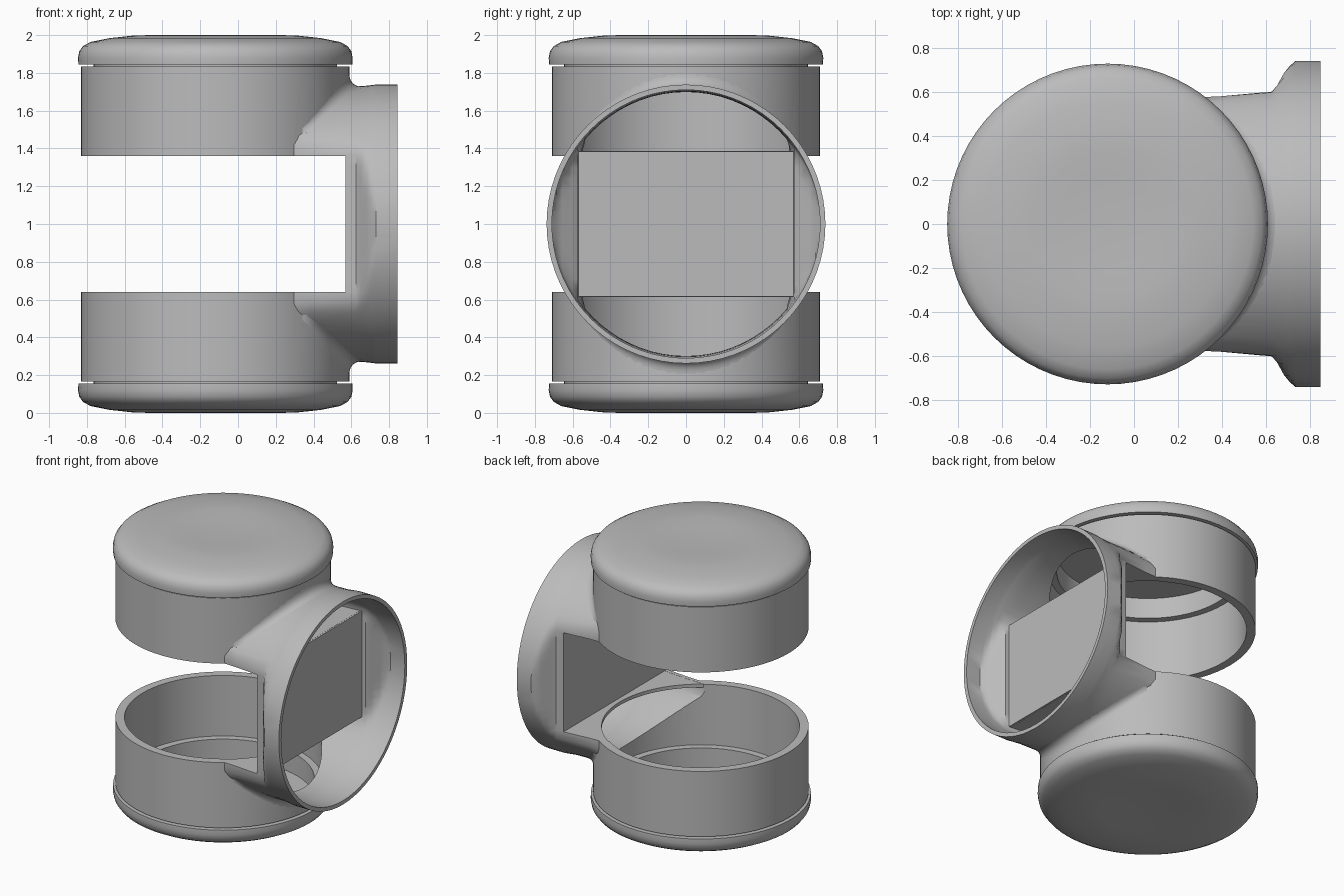
import bpy, bmesh
from math import sin, cos, pi, sqrt, radians

default = bpy.data.objects.get("Cube")
if default:
    bpy.data.objects.remove(default, do_unlink=True)

CX = -0.12      # axis of the upright pipe
SEG = 72

grey = bpy.data.materials.new("plain grey")
grey.use_nodes = True
grey.diffuse_color = (0.5, 0.5, 0.5, 1)
grey.node_tree.nodes["Principled BSDF"].inputs["Base Color"].default_value = (0.5, 0.5, 0.5, 1)


def loft(name, rings):
    """Closed solid through a row of equal rings, capped at both ends."""
    bm = bmesh.new()
    rows = [[bm.verts.new(p) for p in ring] for ring in rings]
    n = len(rows[0])
    for a, b in zip(rows, rows[1:]):
        for i in range(n):
            j = (i + 1) % n
            bm.faces.new((a[i], a[j], b[j], b[i]))
    bm.faces.new(rows[0])
    bm.faces.new(rows[-1])
    bmesh.ops.recalc_face_normals(bm, faces=bm.faces)
    mesh = bpy.data.meshes.new(name)
    bm.to_mesh(mesh)
    bm.free()
    obj = bpy.data.objects.new(name, mesh)
    bpy.context.collection.objects.link(obj)
    mesh.materials.append(grey)
    return obj


def revolve(name, profile):
    """Solid turned about the upright axis from (radius, height) points."""
    return loft(name, [[(CX + r * cos(2 * pi * i / SEG), r * sin(2 * pi * i / SEG), z)
                        for i in range(SEG)] for r, z in profile])


def branch(name, stations):
    """Sideways pipe whose round section is flattened at the given half width."""
    rings = []
    for x, r, c in stations:
        angles = [2 * pi * i / SEG for i in range(SEG)]
        rings.append([(x, max(-c, min(c, r * sin(t))), 1 + r * cos(t)) for t in angles])
    return loft(name, rings)


def box(name, x0, x1, y, z0, z1):
    return loft(name, [[(x0, -y, z), (x1, -y, z), (x1, y, z), (x0, y, z)] for z in (z0, z1)])


def combine(obj, other, operation):
    mod = obj.modifiers.new("cut", "BOOLEAN")
    mod.operation, mod.object, mod.solver = operation, other, "EXACT"
    bpy.context.view_layer.objects.active = obj
    bpy.ops.object.modifier_apply(modifier=mod.name)
    bpy.data.objects.remove(other, do_unlink=True)


def smooth(obj, angle=32):
    bpy.ops.object.select_all(action="DESELECT")
    obj.select_set(True)
    bpy.context.view_layer.objects.active = obj
    bpy.ops.object.shade_smooth_by_angle(angle=radians(angle))


# Hollow tee-shaped housing with an open middle
outer = [(0, 0.725, 0.565), (0.38, 0.725, 0.578), (0.625, 0.728, 0.6), (0.65, 0.73, 0.63),
         (0.68, 0.732, 0.685), (0.705, 0.735, 0.715), (0.73, 0.738, 0.74), (0.845, 0.738, 0.74)]
inner = [(x, r - 0.028, c - 0.028) for x, r, c in outer]
inner[-1] = (0.87, 0.71, 0.712)
housing = revolve("housing", [(0.71, 0.165), (0.71, 1.835)])
combine(housing, branch("branch_outer", outer), "UNION")
combine(housing, revolve("cup_hollow", [(0.6, 0.1), (0.6, 0.2), (0.65, 0.2),
                                        (0.65, 1.8), (0.6, 1.8), (0.6, 1.9)]), "DIFFERENCE")
combine(housing, branch("branch_hollow", inner), "DIFFERENCE")
combine(housing, box("slot", -1, 0.57, 1, 0.64, 1.36), "DIFFERENCE")
smooth(housing)

# Flat plate closing the middle of the branch
smooth(box("back_plate", 0.57, 0.597, 0.588, 0.615, 1.385))

# Caps, shelves and fillets, mirrored top and bottom
for side, sign in (("lower", -1), ("upper", 1)):
    def up(z):
        return 1 + sign * (1 - z)

    cap = [(0.6, 0.05), (0.6, 0.175), (0.645, 0.175), (0.645, 0.155), (0.725, 0.155),
           (0.727, 0.12), (0.72, 0.085), (0.7, 0.058), (0.66, 0.036), (0.56, 0.016),
           (0.43, 0.002), (0.34, 0), (0.22, 0.006), (0.08, 0.01)]
    smooth(revolve(side + "_cap", [(r, up(z)) for r, z in cap]))

    # Shelf between the round cup opening and the plate
    arc = [radians(59 - 118 * i / 24) for i in range(25)]
    outline = [(CX + 0.655 * cos(a), 0.655 * sin(a)) for a in arc]
    outline += [(0.585, -0.58), (0.585, 0.58)]
    smooth(loft(side + "_shelf", [[(x, y, up(z)) for x, y in outline] for z in (0.614, 0.639)]))

    # Soft fillet where the branch meets the cup
    rings = []
    for i in range(25):
        y = -0.54 + 1.08 * i / 24
        d = 0.075 * (1 - 0.6 * (y / 0.54) ** 2)
        x0 = CX + sqrt(0.709 ** 2 - y * y)
        z0 = sqrt(0.726 ** 2 - y * y)
        ring = [(x0 - 0.015, y, 1 + sign * (z0 - 0.015))]
        for k in range(7):
            s = k / 6
            ring.append((x0 + d * s * s, y, 1 + sign * (z0 + d * (1 - s) ** 2)))
        rings.append(ring)
    smooth(loft(side + "_fillet", rings), 40)
